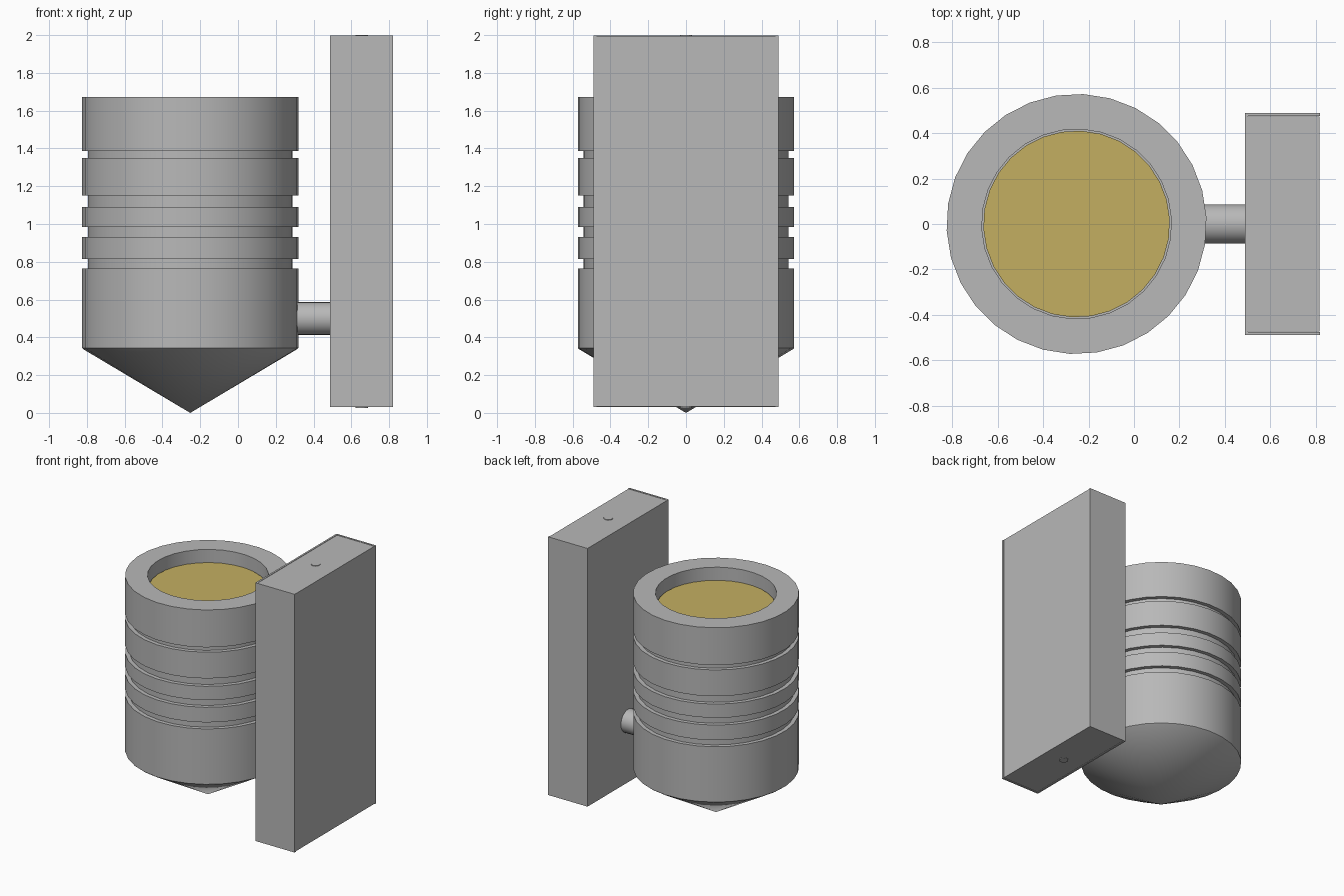
import bpy, bmesh, math
from mathutils import Matrix

default = bpy.data.objects.get("Cube")
if default:
    bpy.data.objects.remove(default, do_unlink=True)

CX = -0.253   # lamp axis
SIDES = 30


def material(name, rgb):
    m = bpy.data.materials.new(name)
    m.use_nodes = True
    m.diffuse_color = (*rgb, 1)
    m.node_tree.nodes["Principled BSDF"].inputs["Base Color"].default_value = (*rgb, 1)
    return m


GREY = material("satin grey metal", (0.48, 0.48, 0.48))
AMBER = material("amber lens", (0.55, 0.43, 0.12))


def finish(name, bm, mat, smooth=True):
    bmesh.ops.remove_doubles(bm, verts=bm.verts, dist=1e-5)
    bmesh.ops.recalc_face_normals(bm, faces=bm.faces)
    mesh = bpy.data.meshes.new(name)
    bm.to_mesh(mesh)
    bm.free()
    mesh.materials.append(mat)
    ob = bpy.data.objects.new(name, mesh)
    bpy.context.collection.objects.link(ob)
    if smooth:
        bpy.ops.object.select_all(action="DESELECT")
        bpy.context.view_layer.objects.active = ob
        ob.select_set(True)
        bpy.ops.object.shade_smooth_by_angle(angle=math.radians(25))
    return ob


def lathe(name, profile, mat):
    """Spin (radius, height) points around the lamp axis."""
    bm = bmesh.new()
    turn = Matrix.Rotation(math.radians(3), 4, "Z")
    verts = [bm.verts.new(turn @ Matrix.Translation((r, 0, z)).translation) for r, z in profile]
    edges = [bm.edges.new(pair) for pair in zip(verts, verts[1:])]
    bmesh.ops.spin(bm, geom=verts + edges, cent=(0, 0, 0), axis=(0, 0, 1),
                   angle=math.tau, steps=SIDES, use_merge=True)
    bmesh.ops.translate(bm, verts=bm.verts, vec=(CX, 0, 0))
    return finish(name, bm, mat)


def cylinder(name, radius, length, centre, mat, axis="Z", sides=24):
    bm = bmesh.new()
    place = Matrix.Translation(centre)
    if axis == "X":
        place = place @ Matrix.Rotation(math.pi / 2, 4, "Y")
    bmesh.ops.create_cone(bm, cap_ends=True, segments=sides, radius1=radius,
                          radius2=radius, depth=length, matrix=place)
    return finish(name, bm, mat)


def box(name, low, high, mat):
    bm = bmesh.new()
    size = [b - a for a, b in zip(low, high)]
    mid = [(a + b) / 2 for a, b in zip(low, high)]
    bmesh.ops.create_cube(bm, size=1, matrix=Matrix.Translation(mid) @ Matrix.Diagonal((*size, 1)))
    return finish(name, bm, mat, smooth=False)


# Grooved lamp body: pointed base, ringed wall, recessed mouth
R, GROOVE_R, MOUTH_R = 0.573, 0.543, 0.418
profile = [(0, 0), (0.565, 0.336), (R, 0.343), (R, 0.362)]
for low, high in ((0.765, 0.815), (0.93, 0.985), (1.09, 1.15), (1.35, 1.387)):
    profile += [(R, low), (GROOVE_R, low), (GROOVE_R, high), (R, high)]
profile += [(R, 1.672), (MOUTH_R, 1.672), (MOUTH_R, 1.56), (0, 1.56)]
lathe("lamp_body", profile, GREY)

# Glowing lens in the mouth
lathe("lens", [(0, 1.575), (0.411, 1.575), (0.411, 1.562)], AMBER)

# Arm joining body and wall box
cylinder("support_arm", 0.087, 0.27, (0.385, 0, 0.5), GREY, axis="X")

# Wall box: core wrapped by a three-sided cover
box("wall_box_core", (0.503, -0.474, 0.033), (0.818, 0.474, 1.996), GREY)
box("wall_box_cover_front", (0.488, -0.489, 0.03), (0.502, 0.489, 1.998), GREY)
for name, y in (("wall_box_cover_left", 0.482), ("wall_box_cover_right", -0.482)):
    box(name, (0.502, y - 0.007, 0.03), (0.82, y + 0.007, 1.998), GREY)

# Small fixing screws at both ends of the box
for name, z in (("top_screw", 1.995), ("bottom_screw", 0.032)):
    cylinder(name, 0.032, 0.01, (0.655, 0, z), GREY, sides=12)
